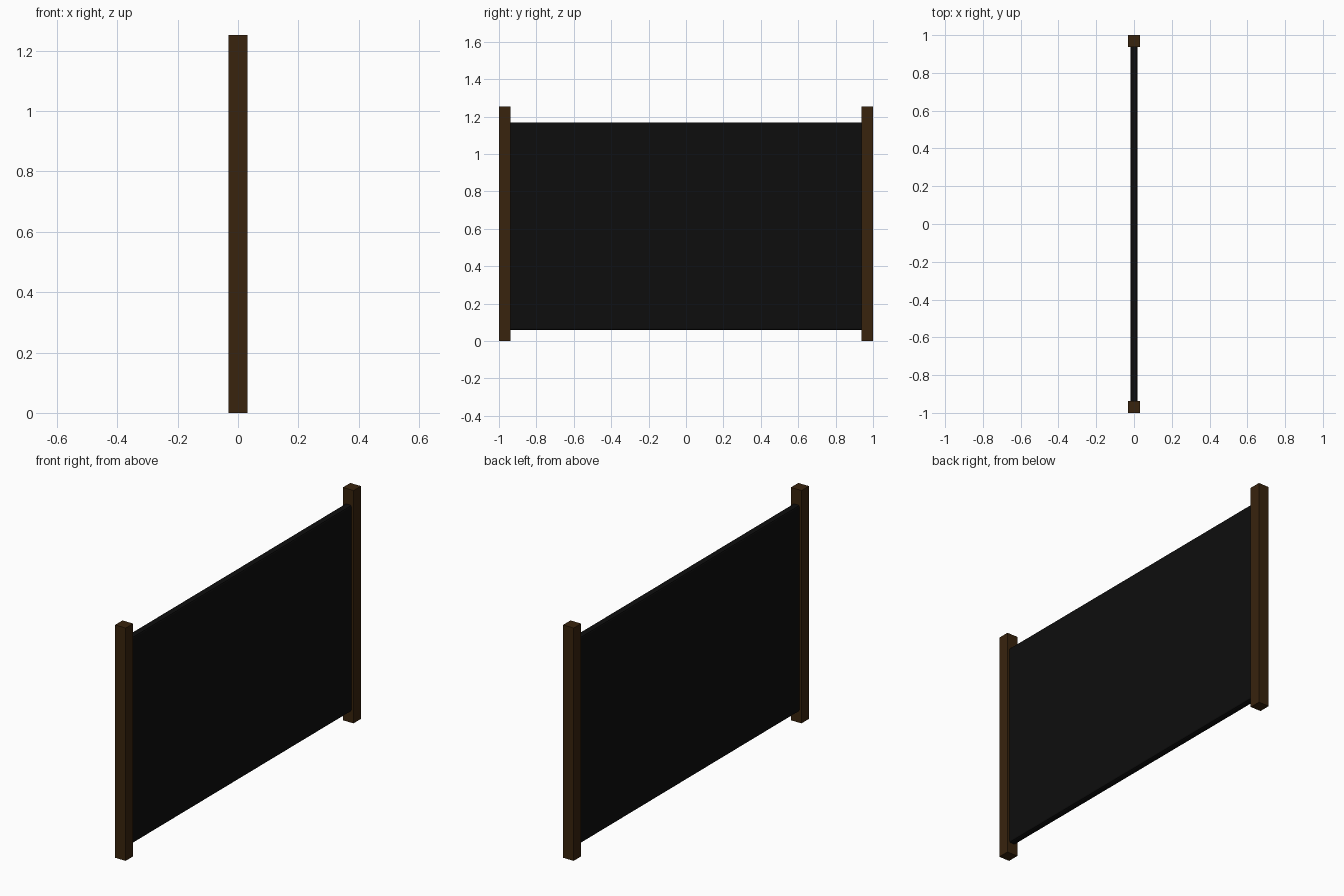
import bpy

if "Cube" in bpy.data.objects:
    bpy.data.objects.remove(bpy.data.objects["Cube"])


def make_material(name, color):
    mat = bpy.data.materials.new(name)
    mat.diffuse_color = (*color, 1.0)
    mat.use_nodes = True
    mat.node_tree.nodes["Principled BSDF"].inputs["Base Color"].default_value = mat.diffuse_color
    return mat


def box(name, center, size, mat):
    bpy.ops.mesh.primitive_cube_add(size=1, location=center)
    ob = bpy.context.object
    ob.name = name
    ob.scale = size
    bpy.ops.object.transform_apply(location=False, rotation=False, scale=True)
    ob.data.materials.append(mat)
    return ob


wood = make_material("dark brown wood", (0.040, 0.017, 0.004))
black = make_material("black panel", (0.0042, 0.0042, 0.0042))

POST = 0.063      # square post width
HEIGHT = 1.253    # post height

# Two square end posts
for side, label in ((-1, "front"), (1, "back")):
    box(f"{label}_post", (0, side * (1 - POST / 2), HEIGHT / 2),
        (POST, POST, HEIGHT), wood)

# Thin panel between the posts, with its long edges softened
panel = box("panel", (0, 0, 0.615), (0.037, 2 - 2 * POST, 1.11), black)
weights = panel.data.attributes.new("bevel_weight_edge", "FLOAT", "EDGE")
for edge in panel.data.edges:
    a, b = (panel.data.vertices[i].co for i in edge.vertices)
    weights.data[edge.index].value = 1.0 if abs(a.y - b.y) > 1 else 0.0
bevel = panel.modifiers.new("soft_edges", "BEVEL")
bevel.limit_method = "WEIGHT"
bevel.width = 0.008
bevel.segments = 2
